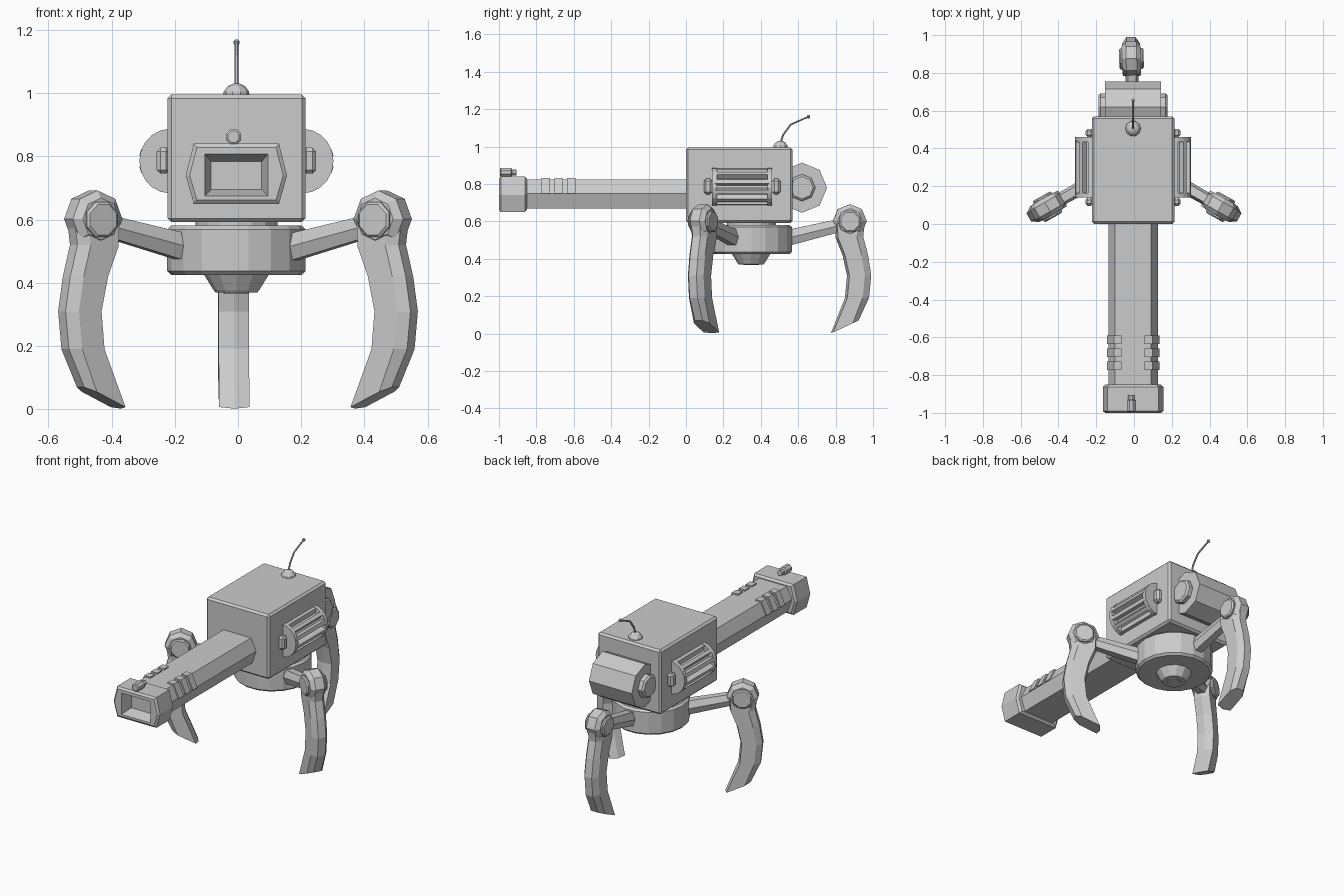
import bpy, bmesh
from math import sin, cos, pi, radians
from mathutils import Matrix, Vector

if "Cube" in bpy.data.objects:
    bpy.data.objects.remove(bpy.data.objects["Cube"])

CX = -0.005          # body centre line
BASE = (0, 0.35)     # centre of the round base


def loft(name, rings, mat=None, bevel=0.0):
    """Skin a list of equal-length point rings and cap both ends."""
    bm = bmesh.new()
    vs = [[bm.verts.new(p) for p in r] for r in rings]
    n = len(vs[0])
    for a, b in zip(vs, vs[1:]):
        for i in range(n):
            bm.faces.new((a[i], a[(i + 1) % n], b[(i + 1) % n], b[i]))
    bm.faces.new(vs[0])
    bm.faces.new(vs[-1])
    bmesh.ops.recalc_face_normals(bm, faces=bm.faces)
    if mat:
        bm.transform(mat)
    me = bpy.data.meshes.new(name)
    bm.to_mesh(me)
    bm.free()
    ob = bpy.data.objects.new(name, me)
    bpy.context.collection.objects.link(ob)
    if bevel:
        m = ob.modifiers.new("bevel", 'BEVEL')
        m.width, m.segments, m.limit_method = bevel, 1, 'ANGLE'
        m.angle_limit = radians(50)
    return ob


def box(name, x, y, z, bevel=0.0):
    ring = lambda h: [(x[0], y[0], h), (x[1], y[0], h), (x[1], y[1], h), (x[0], y[1], h)]
    return loft(name, [ring(z[0]), ring(z[1])], bevel=bevel)


def turned(name, profile, n, origin, axis='Z', mat=None, phase=0.0):
    """Stack of n-sided rings (offset, radius) along an axis."""
    ox, oy, oz = origin
    rings = []
    for d, r in profile:
        ring = []
        for i in range(n):
            a = 2 * pi * i / n + phase
            u, v = r * cos(a), r * sin(a)
            p = {'X': (d, u, v), 'Y': (u, d, v), 'Z': (u, v, d)}[axis]
            ring.append((ox + p[0], oy + p[1], oz + p[2]))
        rings.append(ring)
    return loft(name, rings, mat)


def xz(pts, y):
    return [(CX + px, y, pz) for px, pz in pts]


def hexa(top, mid, bot, zt, zm, zb):
    return [(-top, zt), (top, zt), (mid, zm), (bot, zb), (-bot, zb), (-mid, zm)]


# main housing
box("body_housing", (-0.223, 0.214), (0, 0.57), (0.592, 0.995), 0.012)

# gun barrel and hollow muzzle
barrel = hexa(0.095, 0.131, 0.103, 0.823, 0.75, 0.668)
loft("barrel", [xz(barrel, 0.01), xz(barrel, -0.86)])
big = hexa(0.135, 0.16, 0.135, 0.84, 0.74, 0.65)
rim = hexa(0.125, 0.148, 0.125, 0.828, 0.74, 0.662)
hole = hexa(0.1, 0.1, 0.1, 0.808, 0.74, 0.675)
deep = hexa(0.08, 0.08, 0.08, 0.783, 0.74, 0.695)
loft("muzzle", [xz(rim, -0.85), xz(big, -0.862), xz(big, -0.99), xz(rim, -1.0),
                xz(hole, -1.0), xz(deep, -0.93)])
turned("front_sight", [(-0.995, 0.019), (-0.99, 0.026), (-0.935, 0.026), (-0.93, 0.018), (-0.905, 0.018)],
       8, (CX - 0.009, 0, 0.862), 'Y', phase=pi / 8)

# raised ribs on both barrel shoulders
for s in (-1, 1):
    for k in range(3):
        y = -0.772 + 0.068 * k
        prof = [(s * a, b) for a, b in ((0.06, 0.81), (0.06, 0.831), (0.102, 0.831),
                                        (0.139, 0.75), (0.12, 0.75), (0.09, 0.81))]
        loft("barrel_rib", [xz(prof, y), xz(prof, y + 0.045)])

# antenna: dome, bent rod and tip
turned("antenna_base", [(0.985, 0.042), (1.005, 0.04), (1.022, 0.027), (1.03, 0.01)], 10, (CX, 0.505, 0))
path = [(0.505, 1.02), (0.52, 1.064), (0.56, 1.118), (0.655, 1.16)]
loft("antenna_rod", [[(CX + 0.006 * cos(a), y + 0.006 * sin(a) * 0.8, z - 0.006 * sin(a) * 0.6)
                      for a in [i * pi / 3 for i in range(6)]] for y, z in path])
turned("antenna_tip", [(-0.01, 0.003), (-0.005, 0.009), (0.005, 0.009), (0.01, 0.003)], 8, (CX, 0.655, 1.16))

# neck, round base and lower cone
turned("neck", [(0.57, 0.13), (0.6, 0.13)], 16, (CX, 0.35, 0))
turned("round_base", [(0.425, 0.206), (0.437, 0.219), (0.569, 0.219), (0.581, 0.206)], 18, (CX, 0.35, 0))
turned("base_cone", [(0.43, 0.105), (0.378, 0.073), (0.37, 0.066)], 12, (CX, 0.348, 0))
turned("base_cone_button", [(0.375, 0.045), (0.366, 0.04)], 12, (CX, 0.348, 0))

# rear drum with side caps
drum = (CX, 0.62, 0.78)
turned("rear_drum", [(-0.148, 0.134), (0.148, 0.134)], 8, drum, 'X')
turned("rear_drum_caps", [(-0.183, 0.06), (-0.173, 0.072), (0.173, 0.072), (0.183, 0.06)], 8, drum, 'X')

# side vents: half-round end plates, core, slats and latches
for s in (-1, 1):
    def half(r, y, n=10, squash=0.95):
        return [(CX + s * (0.21 + r * squash * cos(a)), y, 0.785 + r * sin(a))
                for a in [-pi / 2 + pi * i / n for i in range(n + 1)]]
    loft("vent_core", [half(0.07, 0.15), half(0.07, 0.45)])
    for y0, y1 in ((0.14, 0.165), (0.435, 0.46)):
        loft("vent_end_plate", [half(0.102, y0), half(0.102, y1)])
    for k in range(6):
        a = radians(-80 + 32 * k)
        rad, tan = Vector((s * cos(a), 0, sin(a))), Vector((-s * sin(a), 0, cos(a)))
        c = Vector((CX + s * 0.21, 0, 0.785))
        sec = [c + rad * r + tan * t for r, t in ((0.06, -0.013), (0.098, -0.011), (0.098, 0.011), (0.06, 0.013))]
        loft("vent_slat", [[p + Vector((0, y, 0)) for p in sec] for y in (0.155, 0.445)])
    for y in (0.118, 0.482):
        xs = sorted((CX + s * 0.21, CX + s * 0.252))
        box("vent_latch", xs, (y - 0.022, y + 0.022), (0.745, 0.828), 0.012)

# three legs, each modelled along +y and turned around the base
W = 0.048
SPINE = [((0.606, 0.59), (0.447, 0.59)), ((0.597, 0.52), (0.449, 0.515)), ((0.623, 0.42), (0.487, 0.42)),
         ((0.64, 0.31), (0.511, 0.31)), ((0.628, 0.19), (0.5, 0.19)), ((0.572, 0.07), (0.425, 0.002))]
for tag, ang in (("rear", 1.5), ("left", 119.5), ("right", -119.5)):
    M = Matrix.Translation((*BASE, 0)) @ Matrix.Rotation(radians(ang), 4, 'Z')

    def arm(r, z, w, h):
        return [(-w, r, z), (-w * .6, r, z + h), (w * .6, r, z + h), (w, r, z), (w * .6, r, z - h), (-w * .6, r, z - h)]
    loft(tag + "_leg_arm", [arm(0.18, 0.508, 0.04, 0.044), arm(0.48, 0.58, 0.034, 0.035)], M)

    rings = []
    for o, i in SPINE:
        o, i = Vector((0, *o)), Vector((0, *i))
        u, x = (o - i).normalized(), Vector((1, 0, 0))
        rings.append([i, i + u * .012 + x * W, o - u * .035 + x * W, o + x * W * .5,
                      o - x * W * .5, o - u * .035 - x * W, i + u * .012 - x * W])
    loft(tag + "_leg_shin", rings, M)
    turned(tag + "_leg_knee", [(-0.05, 0.066), (-0.028, 0.09), (0.028, 0.09), (0.05, 0.066)],
           8, (0, 0.526, 0.602), 'X', M)
    turned(tag + "_leg_knee_caps", [(-0.065, 0.052), (-0.058, 0.06), (0.058, 0.06), (0.065, 0.052)],
           8, (0, 0.526, 0.6), 'X', M, pi / 8)
